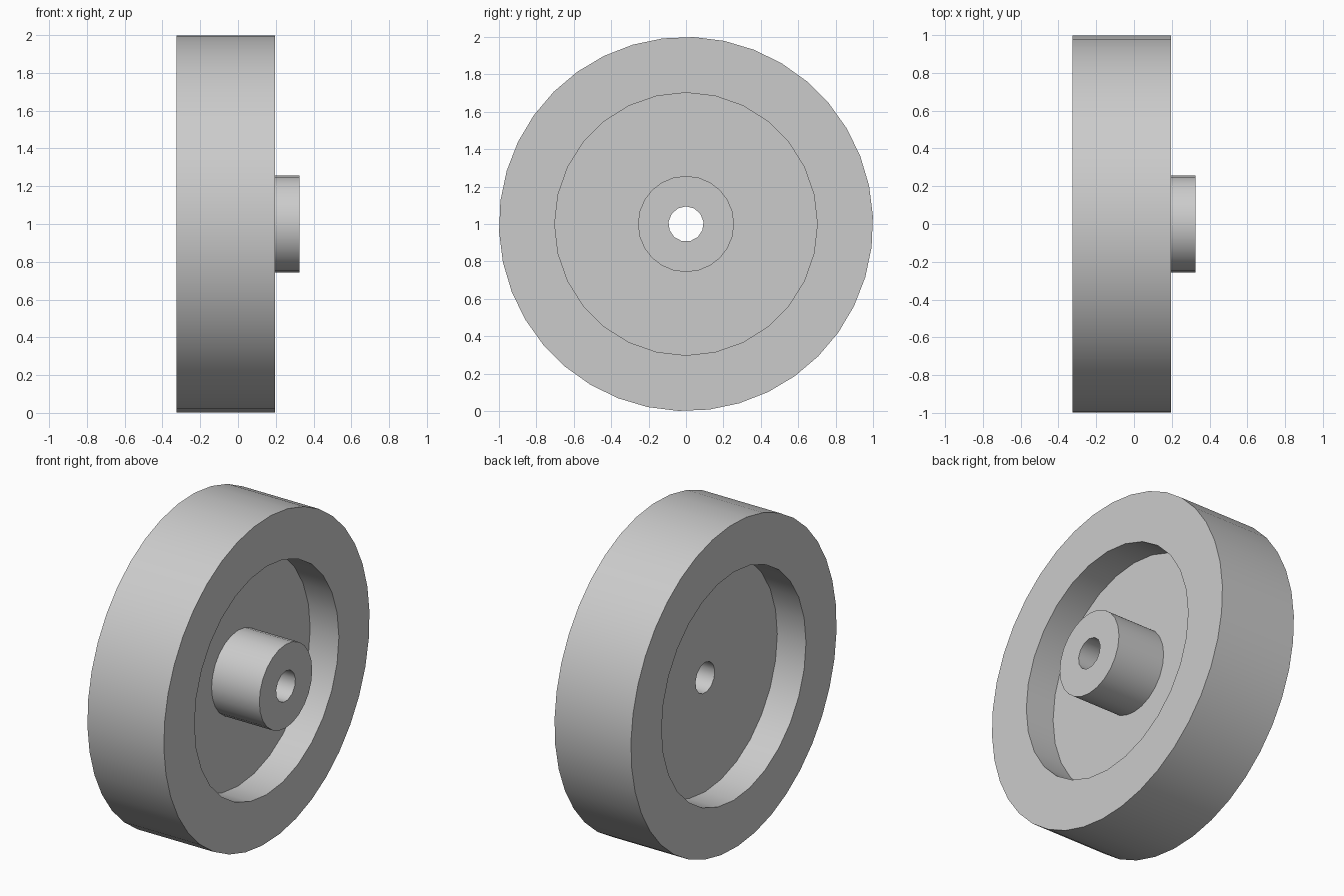
import bpy, bmesh
from math import radians
from mathutils import Matrix

cube = bpy.data.objects.get("Cube")
if cube:
    bpy.data.objects.remove(cube, do_unlink=True)

grey = bpy.data.materials.new("light grey")
grey.use_nodes = True
grey.diffuse_color = (0.6, 0.6, 0.6, 1)
grey.node_tree.nodes["Principled BSDF"].inputs["Base Color"].default_value = grey.diffuse_color


def axle_cylinder(name, radius, x0, x1, sides, turn=0.0):
    """Cylinder lying along x, centred on the axle."""
    bm = bmesh.new()
    place = (Matrix.Translation(((x0 + x1) / 2, 0, 1))
             @ Matrix.Rotation(radians(turn), 4, 'X')
             @ Matrix.Rotation(radians(90), 4, 'Y'))
    bmesh.ops.create_cone(bm, cap_ends=True, segments=sides, radius1=radius,
                          radius2=radius, depth=x1 - x0, matrix=place)
    mesh = bpy.data.meshes.new(name)
    bm.to_mesh(mesh)
    bm.free()
    mesh.materials.append(grey)
    obj = bpy.data.objects.new(name, mesh)
    bpy.context.collection.objects.link(obj)
    return obj


def combine(target, tool, operation):
    """Apply a boolean and discard the tool object."""
    bpy.context.view_layer.objects.active = target
    mod = target.modifiers.new(operation.lower(), 'BOOLEAN')
    mod.operation = operation
    mod.solver = 'EXACT'
    mod.object = tool
    bpy.ops.object.modifier_apply(modifier=mod.name)
    bpy.data.objects.remove(tool, do_unlink=True)


# Wheel body with a wide rim
left_face, right_face = 0.195, -0.325
wheel = axle_cylinder("wheel", 1.0, right_face, left_face, 38, 2.37)

# Recess on each side, leaving a thin web
combine(wheel, axle_cylinder("left_recess", 0.702, 0, left_face + 0.2, 28), 'DIFFERENCE')
combine(wheel, axle_cylinder("right_recess", 0.702, right_face - 0.2, -0.13, 28), 'DIFFERENCE')

# Hub standing out from the web on one side
combine(wheel, axle_cylinder("hub", 0.257, -0.06, 0.325, 24), 'UNION')

# Axle bore right through
combine(wheel, axle_cylinder("bore", 0.094, -0.6, 0.6, 13, 90), 'DIFFERENCE')

# Smooth curved walls, sharp edges
bpy.ops.object.select_all(action='DESELECT')
wheel.select_set(True)
bpy.context.view_layer.objects.active = wheel
bpy.ops.object.shade_smooth_by_angle(angle=radians(35))
